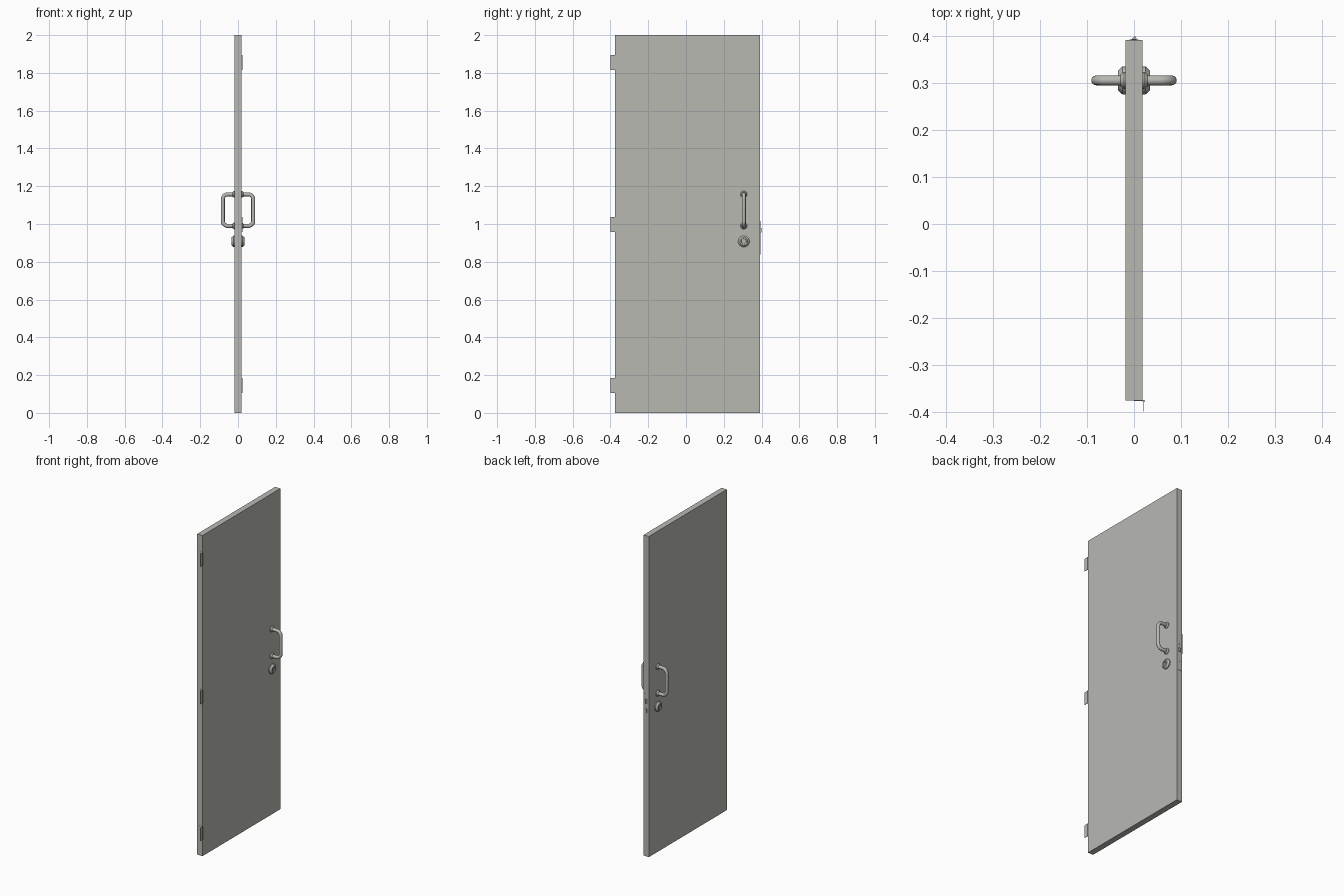
import bpy, bmesh, math
from mathutils import Vector

if "Cube" in bpy.data.objects:
    bpy.data.objects.remove(bpy.data.objects["Cube"])

mat = bpy.data.materials.new("warm_grey")
mat.diffuse_color = (0.48, 0.48, 0.45, 1)
mat.use_nodes = True
mat.node_tree.nodes["Principled BSDF"].inputs["Base Color"].default_value = mat.diffuse_color
FACE = 0.0185          # half thickness of the door
Y_H = 0.306            # handle and lock line


def finish(name, bm, smooth=False):
    bmesh.ops.recalc_face_normals(bm, faces=bm.faces)
    me = bpy.data.meshes.new(name)
    bm.to_mesh(me)
    bm.free()
    me.materials.append(mat)
    ob = bpy.data.objects.new(name, me)
    bpy.context.collection.objects.link(ob)
    if smooth:
        bpy.ops.object.select_all(action='DESELECT')
        ob.select_set(True)
        bpy.context.view_layer.objects.active = ob
        bpy.ops.object.shade_smooth_by_angle(angle=math.radians(35))
    return ob


def box(name, lo, hi):
    bm = bmesh.new()
    bmesh.ops.create_cube(bm, size=1)
    for v in bm.verts:
        v.co = [lo[i] + (v.co[i] + 0.5) * (hi[i] - lo[i]) for i in range(3)]
    return finish(name, bm)


def skin(name, rings, smooth=True):
    """Joins rings of points into a closed tube."""
    bm = bmesh.new()
    vs = [[bm.verts.new(p) for p in r] for r in rings]
    n = len(rings[0])
    for a, b in zip(vs, vs[1:]):
        for i in range(n):
            bm.faces.new((a[i], a[(i + 1) % n], b[(i + 1) % n], b[i]))
    bm.faces.new(vs[0])
    bm.faces.new(vs[-1])
    return finish(name, bm, smooth)


def lathe_x(name, side, y, z, profile, n=24):
    """Profile of (distance from door face, radius), turned about x."""
    rings = [[(side * (FACE + d), y + r * math.cos(2 * math.pi * i / n),
               z + r * math.sin(2 * math.pi * i / n)) for i in range(n)]
             for d, r in profile]
    return skin(name, rings)


# door leaf
box("door_panel", (-FACE, -0.376, 0), (FACE, 0.392, 2))

# pull handle path in the x-z plane, with rounded corners
X_OUT, Z_LO, Z_HI, RC, RT = 0.0805, 0.99, 1.157, 0.026, 0.0105
path = [(FACE - 0.002, Z_LO, 0)]
for cz, start in ((Z_LO + RC, -90), (Z_HI - RC, 0)):
    for k in range(9):
        a = math.radians(start + 90 * k / 8)
        path.append((X_OUT - RC + RC * math.cos(a), cz + RC * math.sin(a), a + math.pi / 2))
path.append((FACE - 0.002, Z_HI, math.pi))

for side, label in ((1, "right"), (-1, "left")):
    rings = []
    for x, z, t in path:
        nx, nz = -math.sin(t), math.cos(t)
        rings.append([(side * (x + nx * RT * math.cos(q)), Y_H + RT * math.sin(q),
                       z + nz * RT * math.cos(q))
                      for q in (2 * math.pi * i / 16 for i in range(16))])
    skin("pull_handle_" + label, rings)
    # flared feet of the handle
    for z, end in ((Z_LO, "lower"), (Z_HI, "upper")):
        lathe_x(f"handle_foot_{end}_{label}", side, Y_H, z,
                [(-0.001, 0.018), (0.003, 0.018), (0.010, 0.0125), (0.010, 0.010)])
    # lock with recessed face and keyhole plate
    lathe_x("lock_" + label, side, Y_H, 0.908,
            [(-0.001, 0.030), (0.006, 0.030), (0.0155, 0.021), (0.0155, 0.014),
             (0.011, 0.013), (0.011, 0.001)])
    xs = sorted((side * (FACE + 0.010), side * (FACE + 0.014)))
    box("lock_core_" + label, (xs[0], Y_H - 0.004, 0.897), (xs[1], Y_H + 0.004, 0.919))

# hinges: one leaf on the door edge, one towards the frame, and a pin
for i, z in enumerate((0.145, 0.998, 1.855)):
    h = 0.04
    box(f"hinge_door_leaf_{i}", (0.0, -0.3775, z - h), (0.021, -0.3755, z + h))
    box(f"hinge_frame_leaf_{i}", (0.0203, -0.40, z - h), (0.0218, -0.377, z + h))
    skin(f"hinge_pin_{i}", [[(0.0208 + 0.0025 * math.cos(a), -0.3772 + 0.0025 * math.sin(a), zz)
         for a in (2 * math.pi * k / 12 for k in range(12))] for zz in (z - h, z + h)])

# lock edge plate, wedge latch, deadbolt and screws
box("edge_plate", (-0.010, 0.391, 0.838), (0.010, 0.3935, 1.015))
tri = [(-0.006, 0.393), (0.006, 0.393), (0.003, 0.400), (0.001, 0.400)]
skin("latch_bolt", [[(x, y, z) for x, y in tri] for z in (0.956, 0.980)], False)
box("deadbolt", (-0.005, 0.393, 0.895), (0.005, 0.3945, 0.921))
for z in (0.85, 1.003):
    skin("plate_screw", [[(0.004 * math.cos(a), y, z + 0.004 * math.sin(a))
         for a in (2 * math.pi * k / 12 for k in range(12))] for y in (0.393, 0.3942)])
